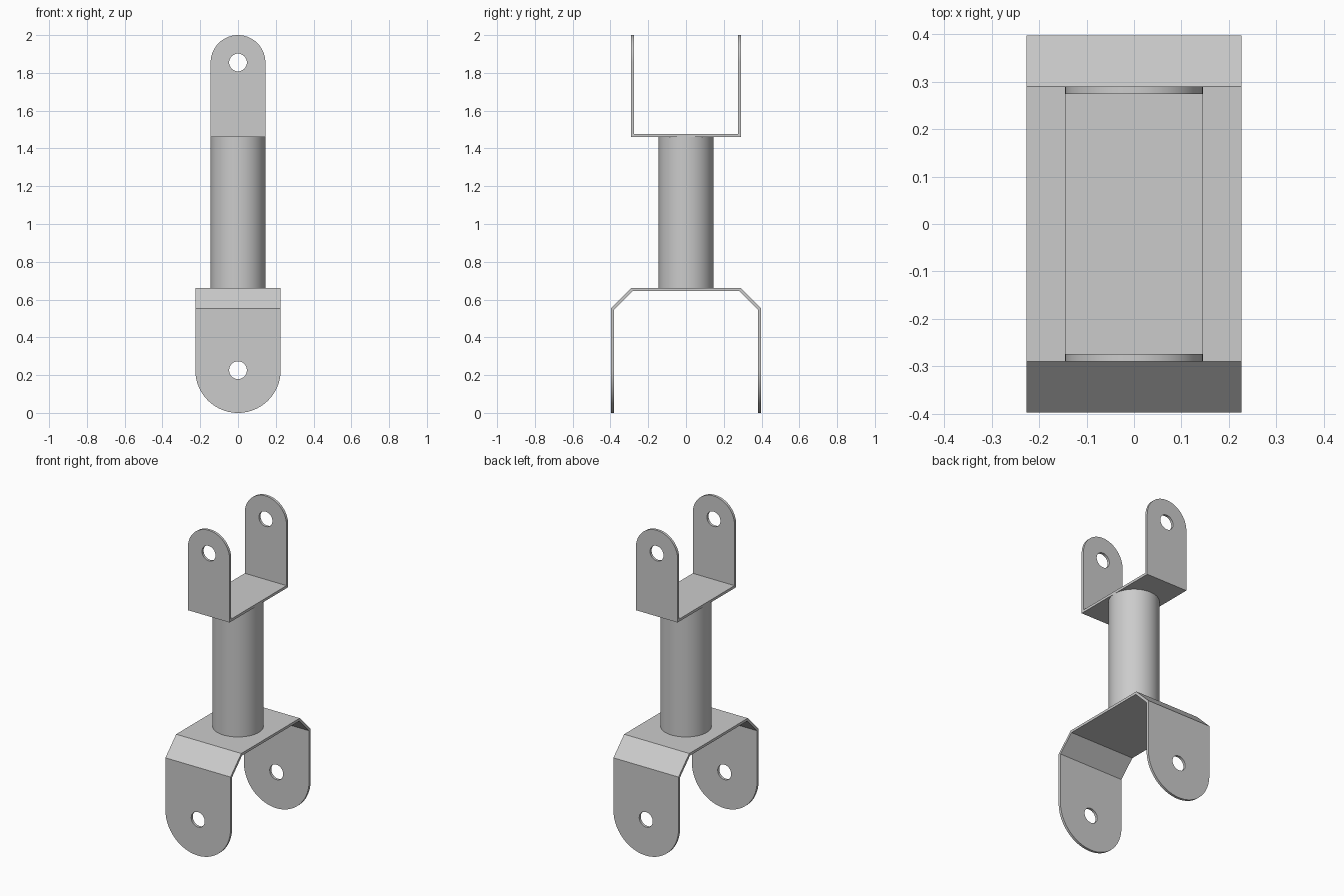
import bpy
import bmesh
from math import sin, cos, pi, tan, radians

if "Cube" in bpy.data.objects:
    bpy.data.objects.remove(bpy.data.objects["Cube"])

steel = bpy.data.materials.new("grey_steel")
steel.use_nodes = True
steel.diffuse_color = (0.6, 0.6, 0.6, 1)
steel.node_tree.nodes["Principled BSDF"].inputs["Base Color"].default_value = (0.6, 0.6, 0.6, 1)

SHEET = 0.016          # sheet metal thickness
TUBE_BOTTOM, TUBE_TOP, TUBE_R = 0.66, 1.46, 0.145


def finish(bm, name):
    bmesh.ops.recalc_face_normals(bm, faces=bm.faces)
    mesh = bpy.data.meshes.new(name)
    bm.to_mesh(mesh)
    bm.free()
    mesh.materials.append(steel)
    obj = bpy.data.objects.new(name, mesh)
    bpy.context.collection.objects.link(obj)
    return obj


def smooth(obj):
    bpy.ops.object.select_all(action='DESELECT')
    obj.select_set(True)
    bpy.context.view_layer.objects.active = obj
    bpy.ops.object.shade_smooth_by_angle(angle=radians(30))


def extrude(bm, vec):
    new = bmesh.ops.extrude_face_region(bm, geom=bm.faces[:])["geom"]
    bmesh.ops.translate(bm, vec=vec, verts=[v for v in new if isinstance(v, bmesh.types.BMVert)])


def bent_strip(outer, inner, name):
    """Folded sheet: half profile in (y, z), mirrored and extruded along x."""
    def full(half):
        return half + [(-y, z) for y, z in reversed(half)]
    bm = bmesh.new()
    loop = full(outer) + full(inner)[::-1]
    bm.faces.new([bm.verts.new((-0.4, y, z)) for y, z in loop])
    extrude(bm, (0.8, 0, 0))
    return finish(bm, name)


def silhouette(half_width, centre_z, hole_r, direction, base_z):
    """Round-ended front outline with a pin hole, as a long prism along y."""
    arc = [pi * i / 40 for i in range(41)]
    outline = [(half_width * cos(a), centre_z + direction * half_width * sin(a)) for a in arc]
    outline += [(-half_width, base_z), (half_width, base_z)]
    hole = [(hole_r * cos(2 * pi * i / 32), centre_z + hole_r * sin(2 * pi * i / 32))
            for i in range(32)]
    bm = bmesh.new()
    for loop in (outline, hole):
        verts = [bm.verts.new((x, -0.6, z)) for x, z in loop]
        for i, v in enumerate(verts):
            bm.edges.new((v, verts[i - 1]))
    bmesh.ops.triangle_fill(bm, use_beauty=True, edges=bm.edges[:])
    extrude(bm, (0, 1.2, 0))
    cutter = finish(bm, "outline_cutter")
    cutter.hide_render = True
    return cutter


def trim(strip, cutter):
    mod = strip.modifiers.new("trim", 'BOOLEAN')
    mod.operation = 'INTERSECT'
    mod.solver = 'EXACT'
    mod.object = cutter
    bpy.context.view_layer.objects.active = strip
    bpy.ops.object.modifier_apply(modifier=mod.name)
    bpy.data.objects.remove(cutter)
    smooth(strip)


# Upper fork: square U with two upright ears
upper = bent_strip([(-0.29, 2.1), (-0.29, TUBE_TOP)],
                   [(-0.29 + SHEET, 2.1), (-0.29 + SHEET, TUBE_TOP + SHEET)], "upper_fork")
trim(upper, silhouette(0.145, 1.855, 0.047, 1, 1.2))

# Lower fork: wider, with chamfered shoulders and two hanging ears
miter = SHEET * tan(pi / 8)
lower = bent_strip([(-0.397, -0.1), (-0.397, 0.553), (-0.29, TUBE_BOTTOM)],
                   [(-0.397 + SHEET, -0.1), (-0.397 + SHEET, 0.553 - miter),
                    (-0.29 + miter, TUBE_BOTTOM - SHEET)], "lower_fork")
trim(lower, silhouette(0.226, 0.226, 0.047, -1, 0.9))

# Round column between the forks
bm = bmesh.new()
bmesh.ops.create_cone(bm, cap_ends=True, segments=64, radius1=TUBE_R, radius2=TUBE_R,
                      depth=TUBE_TOP - TUBE_BOTTOM)
bmesh.ops.translate(bm, vec=(0, 0, (TUBE_TOP + TUBE_BOTTOM) / 2), verts=bm.verts)
smooth(finish(bm, "column"))
